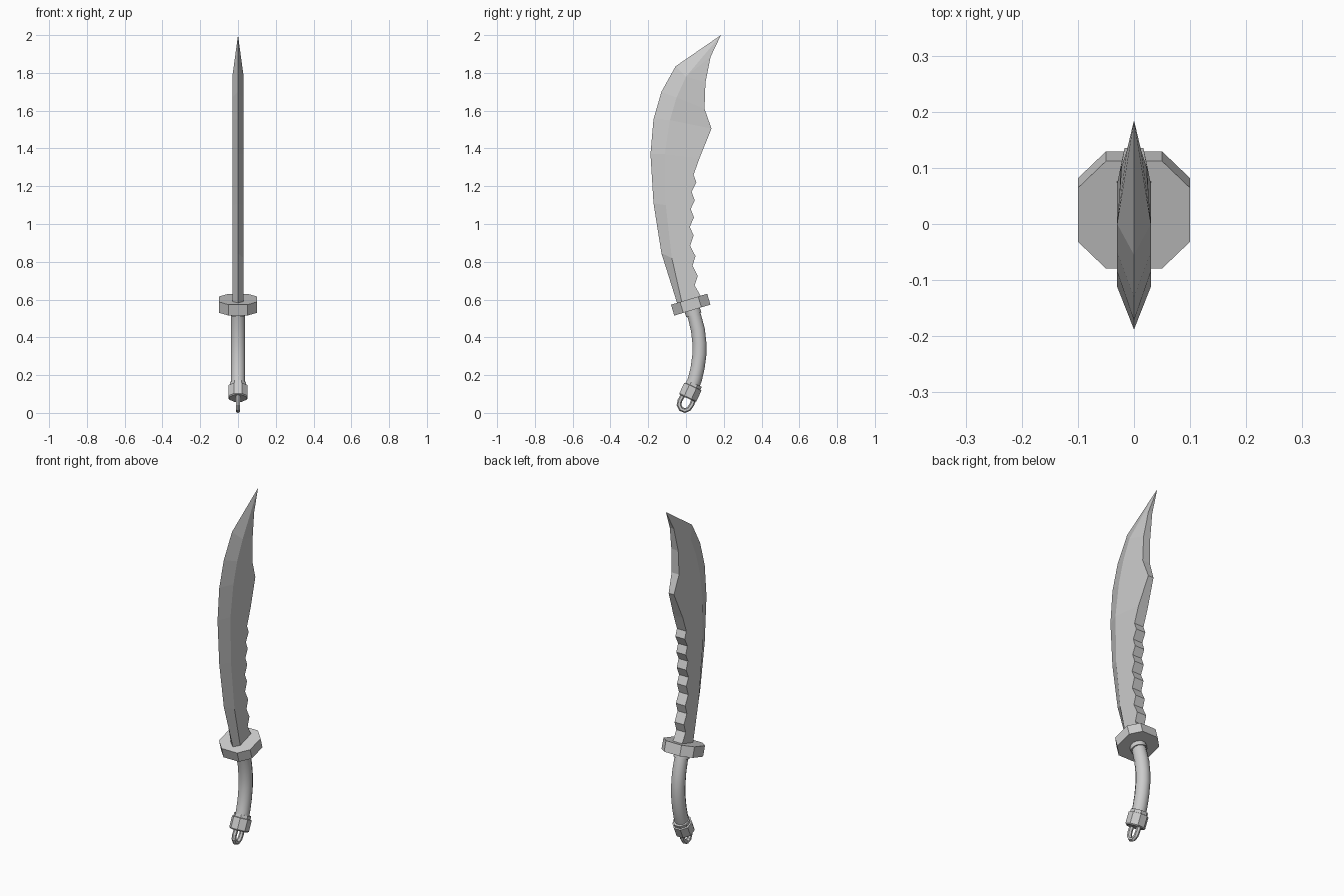
import bpy, bmesh, math
from mathutils import Vector, Matrix

if "Cube" in bpy.data.objects:
    bpy.data.objects.remove(bpy.data.objects["Cube"])


def finish(name, bm, smooth=False):
    bmesh.ops.recalc_face_normals(bm, faces=bm.faces[:])
    me = bpy.data.meshes.new(name)
    bm.to_mesh(me)
    bm.free()
    ob = bpy.data.objects.new(name, me)
    bpy.context.collection.objects.link(ob)
    if smooth:
        bpy.ops.object.select_all(action='DESELECT')
        ob.select_set(True)
        bpy.context.view_layer.objects.active = ob
        bpy.ops.object.shade_smooth_by_angle(angle=math.radians(40))
    return ob


def ngon(n):
    # unit-apothem polygon with flats facing the axes
    r = 1 / math.cos(math.pi / n)
    return [(r * math.cos((i + .5) * math.tau / n), r * math.sin((i + .5) * math.tau / n)) for i in range(n)]


def sweep(name, path, profile, smooth=False):
    # path: (y, z, radius) stations in the side plane
    bm = bmesh.new()
    pts = [Vector((0, y, z)) for y, z, r in path]
    rings = []
    for i, p in enumerate(pts):
        t = (pts[min(i + 1, len(pts) - 1)] - pts[max(i - 1, 0)]).normalized()
        side = Vector((0, t.z, -t.y))
        r = path[i][2]
        rings.append([bm.verts.new(p + Vector((a * r, 0, 0)) + side * (b * r)) for a, b in profile])
    n = len(profile)
    for lo, hi in zip(rings, rings[1:]):
        for k in range(n):
            bm.faces.new((lo[k], lo[(k + 1) % n], hi[(k + 1) % n], hi[k]))
    bm.faces.new(rings[0])
    bm.faces.new(rings[-1])
    return finish(name, bm, smooth)


def along(center, axis, stations):
    # straight path of (offset, radius) stations along a tilted axis
    a = Vector(axis).normalized()
    return [(center[0] + a.x * d, center[1] + a.y * d, r) for d, r in stations]


# Blade: sharp front edge, bevel ridge, toothed and hooked spine
T = 0.03
edge = [(-.042, .565), (-.13, .845), (-.172, 1.11), (-.188, 1.37), (-.172, 1.555), (-.13, 1.70), (-.055, 1.835)]
ridge = [(-.016, .56), (-.075, .82), (-.107, 1.10), (-.112, 1.37), (-.085, 1.55), (-.05, 1.67), (0, 1.78)]
hook = [(.072, 1.35, T), (.135, 1.505, .017), (.098, 1.61, .024), (.103, 1.75, .022), (.13, 1.885, .013)]
teeth = [(.04, 1.26), (.055, 1.22), (.03, 1.17), (.046, 1.125), (.025, 1.08), (.042, 1.035), (.02, .985),
         (.04, .94), (.022, .885), (.05, .83), (.035, .78), (.062, .725), (.046, .675), (.077, .62), (.08, .58)]
bm = bmesh.new()
V = lambda x, y, z: bm.verts.new((x, y, z))
E = [V(0, *p) for p in edge]
R = [V(T, *p) for p in ridge]
H = [V(x, y, z) for y, z, x in hook]
S = [V(T, *p) for p in teeth]
tip = V(0, .185, 2.0)
for i in range(6):
    bm.faces.new((E[i], R[i], R[i + 1], E[i + 1]))
bm.faces.new((E[6], R[6], tip))
bm.faces.new(R[:4] + [H[0]] + S)
for i in range(3):
    bm.faces.new((R[3 + i], H[i], H[i + 1], R[4 + i]))
bm.faces.new((R[6], H[3], H[4]))
bm.faces.new((R[6], H[4], tip))
back = [tip] + H[::-1] + S
mid = [tip] + [V(0, v.co.y, v.co.z) for v in back[1:]]
bm.faces.new((back[0], back[1], mid[1]))
for i in range(1, len(back) - 1):
    bm.faces.new((back[i], back[i + 1], mid[i + 1], mid[i]))
bm.faces.new((E[0], R[0], S[-1], mid[-1]))
bmesh.ops.mirror(bm, geom=bm.verts[:] + bm.edges[:] + bm.faces[:], matrix=Matrix.Identity(4),
                 merge_dist=1e-4, axis='X')
bmesh.ops.remove_doubles(bm, verts=bm.verts[:], dist=1e-4)
finish("blade", bm)

# Guard: tilted square plate with cut corners
corners = [(1, .5), (.5, 1), (-.5, 1), (-1, .5), (-1, -.5), (-.5, -1), (.5, -1), (1, -.5)]
sweep("guard", along((.025, .573), (-.29, .957), [(-.03, .1), (.03, .1)]), corners)

# Grip and its collar
sweep("collar", along((.037, .533), (-.29, .957), [(-.014, .042), (.014, .042)]), ngon(12), True)
sweep("grip", [(.033, .55, .036), (.046, .506, .036), (.063, .44, .037), (.071, .37, .037),
               (.071, .31, .037), (.062, .24, .037), (.048, .18, .037), (.03, .13, .037)], ngon(12), True)

# Pommel: eight-sided cap with a narrow rim
sweep("pommel", along((.022, .108), (.42, .907), [(-.034, .045), (-.028, .05), (.034, .05), (.036, .043), (.053, .043)]),
      ngon(8))

# Hanging loop under the pommel
sweep("pommel_loop", [(y, z, .011) for y, z in [
    (-.012, .10), (-.032, .066), (-.037, .043), (-.027, .021), (-.006, .012), (.016, .022), (.032, .046), (.044, .08)]],
    ngon(6))
